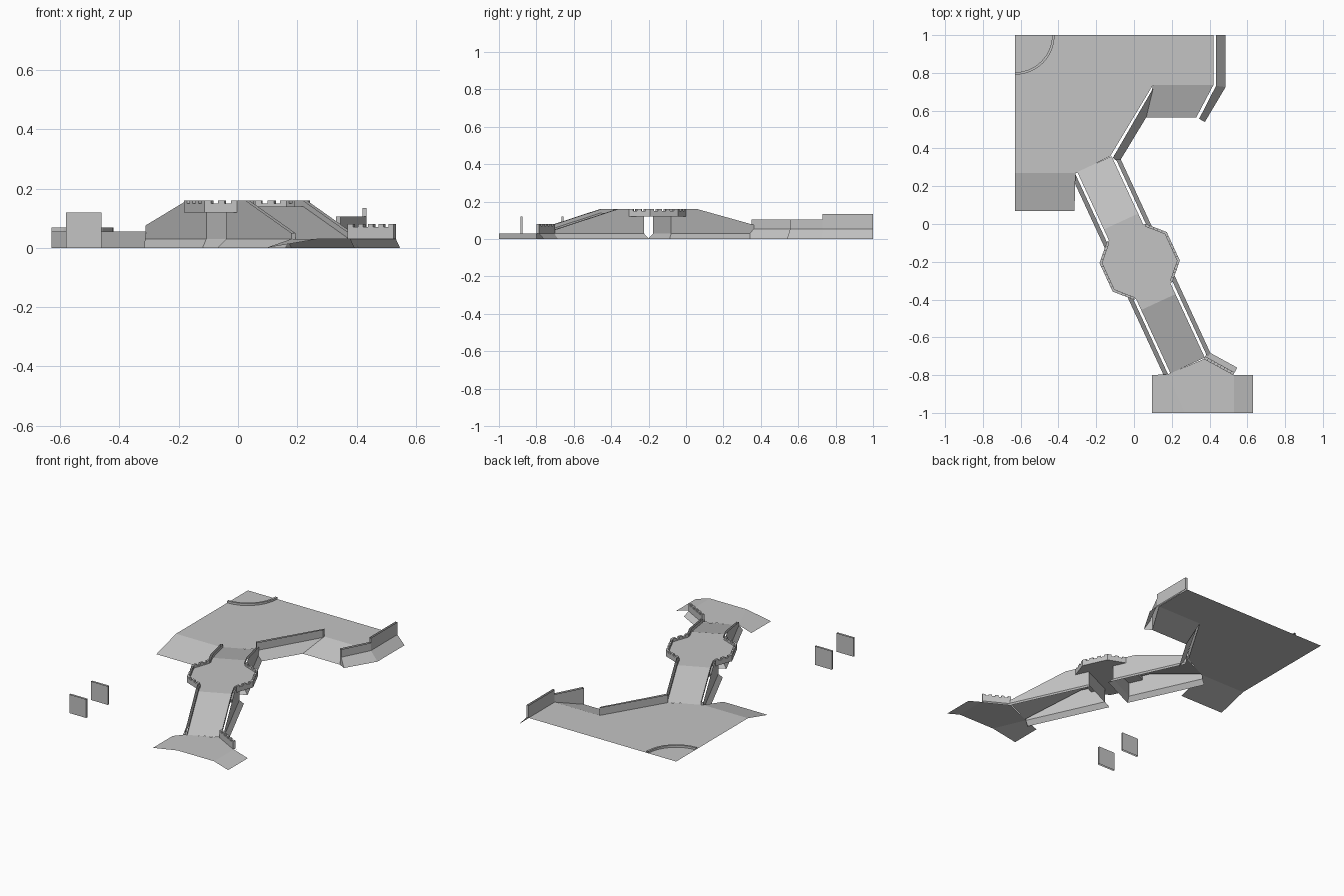
import bpy, bmesh, math
from mathutils import Vector as V

if "Cube" in bpy.data.objects:
    bpy.data.objects.remove(bpy.data.objects["Cube"])

stone = bpy.data.materials.new("stone_grey")
stone.diffuse_color = (0.55, 0.55, 0.55, 1)
stone.use_nodes = True
stone.node_tree.nodes["Principled BSDF"].inputs["Base Color"].default_value = stone.diffuse_color

class Part:
    """Collects faces of one object; every face is turned towards 'out'."""
    def __init__(self, name):
        self.name, self.bm = name, bmesh.new()

    def face(self, pts, out):
        f = self.bm.faces.new([self.bm.verts.new(p) for p in pts])
        f.normal_update()
        if f.normal.dot(V(out)) < 0:
            f.normal_flip()

    def strip(self, low, high, out):
        for i in range(len(low) - 1):
            self.face([low[i], low[i + 1], high[i + 1], high[i]], out)

    def done(self):
        bmesh.ops.remove_doubles(self.bm, verts=self.bm.verts, dist=1e-5)
        me = bpy.data.meshes.new(self.name)
        self.bm.to_mesh(me)
        self.bm.free()
        me.materials.append(stone)
        bpy.context.collection.objects.link(bpy.data.objects.new(self.name, me))

def at(pts, z):
    return [(x, y, z) for x, y in pts]

def crenels(part, oa, ob, ia, ib, zo, zi, low, high, n, out):
    """Notched wall between outer line oa-ob and inner line ia-ib."""
    oa, ob, ia, ib = (V((p[0], p[1], 0)) for p in (oa, ob, ia, ib))
    out = V(out)
    up = V((0, 0, 1))
    for k in range(n):
        h = low if k % 2 else high
        o0, o1 = oa.lerp(ob, k / n), oa.lerp(ob, (k + 1) / n)
        i0, i1 = ia.lerp(ib, k / n), ia.lerp(ib, (k + 1) / n)
        part.face([o0 + up * zo, o1 + up * zo, o1 + up * h, o0 + up * h], out)
        part.face([i0 + up * zi, i1 + up * zi, i1 + up * h, i0 + up * h], -out)
        part.face([o0 + up * h, o1 + up * h, i1 + up * h, i0 + up * h], up)
        if h == high:
            for o, i, d in ((o0, i0, o0 - o1), (o1, i1, o1 - o0)):
                part.face([o + up * low, i + up * low, i + up * h, o + up * h], d)

# Bridge frame: s runs along the bridge to the front, t across it
DX, DY = 0.42, -0.9075
def loc(s, t, z=0.0):
    return (0.03 + s * DX - t * DY, -0.2 + s * DY + t * DX, z)
def dirv(s, t, z=0.0):
    return (s * DX - t * DY, s * DY + t * DX, z)

UP = (0, 0, 1)
G = 0.055  # height of the rear ground

# Rear ground with its two slopes
p = Part("rear_ground")
p.face(at([(-.63, 1), (.42, 1), (.42, .735), (.10, .735), (-.125, .36),
           (-.305, .27), (-.63, .27)], G), UP)
p.face(at([(-.63, .27), (-.31, .27)], G) + at([(-.315, .07), (-.63, .07)], 0), UP)
p.face(at([(.10, .735), (.42, .735)], G) + at([(.33, .565), (.065, .565)], 0), UP)
p.done()

# Front ground with sloped sides
p = Part("front_ground")
p.face(at([(.27, -1), (.53, -1), (.53, -.8), (.37, -.715), (.18, -.795)], .03), UP)
p.face(at([(.53, -1), (.53, -.8)], .03) + at([(.63, -.8), (.63, -1)], 0), UP)
p.face(at([(.18, -.795), (.27, -1)], .03) + at([(.095, -1), (.095, -.8)], 0), UP)
p.done()

# Rear wall beside the bridge
p = Part("rear_bank_wall")
inner, outer = [(-.125, .36), (.10, .735)], [(-.112, .35), (.102, .72)]
foot = [(-.08, .325), (.065, .565)]
out = (.86, -.5, .1)
p.strip(at(inner, G), at(inner, .105), (-.86, .5, 0))
p.strip(at(outer, G), at(outer, .105), out)
p.strip(at(foot, 0), at(outer, G), out)
for k, d in ((0, (-.5, -.86, 0)), (1, (.5, .86, 0))):
    p.strip(at([inner[k], outer[k]], G), at([inner[k], outer[k]], .105), d)
p.done()

# Right edge wall, tall at the back and lower beside the slope
p = Part("right_edge_wall")
inner = [(.42, 1), (.42, .735), (.33, .565)]
outer = [(.434, 1), (.434, .731), (.345, .557)]
foot = [(.485, 1), (.485, .725), (.375, .54)]
for a, h, z0 in ((0, .135, (G, G)), (1, .105, (G, 0))):
    seg_i, seg_o = inner[a:a + 2], outer[a:a + 2]
    low = [(x, y, z) for (x, y), z in zip(seg_i, z0)]
    p.strip(low, at(seg_i, h), (-1, .3, 0))
    p.strip(at(seg_o, G), at(seg_o, h), (1, -.3, 0))
p.strip(at(foot, 0), at(outer, G), (1, -.3, .5))
p.strip(at([inner[1], outer[1]], .105), at([inner[1], outer[1]], .135), (0, -1, 0))
p.face(at([inner[2], outer[2]], .105) + at([outer[2]], G) + at([foot[2], inner[2]], 0), (0, -1, 0))
p.strip(at([inner[0], outer[0]], G), at([inner[0], outer[0]], .135), (0, 1, 0))
p.done()

# Curved kerb round the rear left corner
p = Part("corner_kerb")
def arc(r):
    return [(-.63 + r * math.cos(a), 1 - r * math.sin(a))
            for a in (i * math.pi / 16 for i in range(9))]
o, i = arc(.21), arc(.197)
p.strip(at(o, G), at(o, .068), (1, -1, 0))
p.strip(at(i, G), at(i, .068), (-1, 1, 0))
p.strip(at(o, .068), at(i, .068), UP)
p.done()

# Two bridge ramps: deck, parapets, side walls, splayed feet and inner end
for name, e, s_end, z_end in (("rear_ramp", -1, .57, G), ("front_ramp", 1, .605, .03)):
    p = Part(name)
    deck = [(s_end, z_end), (.235, .14), (.165, .14)]
    p.strip([loc(e * s, -.1, z) for s, z in deck], [loc(e * s, .1, z) for s, z in deck], UP)
    for q in (-1, 1):
        side = dirv(0, q)
        back = dirv(0, -q)
        p.strip([loc(e * s, .1 * q, z) for s, z in deck],
                [loc(e * s, .1 * q, z + .02) for s, z in deck], back)
        p.strip([loc(e * s, .114 * q, .03) for s, z in deck],
                [loc(e * s, .114 * q, z + .02) for s, z in deck], side)
        p.strip([loc(e * s, .114 * q, .03) for s in (.165, .08)],
                [loc(e * s, .114 * q, .12) for s in (.165, .08)], side)
        p.strip([loc(e * s_end, .137 * q), loc(e * .06, .137 * q)],
                [loc(e * s_end, .114 * q, .03), loc(e * .08, .114 * q, .03)], side)
        p.face([loc(e * s_end, .1 * q, z_end), loc(e * s_end, .114 * q, z_end),
                loc(e * s_end, .114 * q, z_end + .02), loc(e * s_end, .1 * q, z_end + .02)],
               dirv(e, 0))
    p.strip([loc(e * .08, -.114, .03), loc(e * .08, .114, .03)],
            [loc(e * .08, -.114, .12), loc(e * .08, .114, .12)], dirv(-e, 0))
    p.strip([loc(e * .06, -.137), loc(e * .06, .137)],
            [loc(e * .08, -.114, .03), loc(e * .08, .114, .03)], dirv(-e, 0))
    p.done()

# Eight-sided platform in the middle with notched parapet
p = Part("middle_platform")
octo = [(-.17, .112), (-.083, .196), (.083, .196), (.17, .112),
        (.17, -.112), (.083, -.196), (-.083, -.196), (-.17, -.112)]
p.face([loc(s, t, .14) for s, t in octo], UP)
p.face([loc(s, t, .12) for s, t in octo], (0, 0, -1))
for k in range(8):
    a, b = octo[k], octo[(k + 1) % 8]
    out = dirv(a[0] + b[0], a[1] + b[1])
    if k in (3, 7):  # open towards the ramps
        p.strip([loc(*a, .12), loc(*b, .12)], [loc(*a, .14), loc(*b, .14)], out)
        continue
    ia, ib = [(s * .93, t * .93) for s, t in (a, b)]
    crenels(p, loc(*a), loc(*b), loc(*ia), loc(*ib), .12, .14, .15, .16,
            7 if k in (1, 5) else 5, out)
p.done()

# Notched wall at the front landing with splayed foot
p = Part("front_notched_wall")
a, b, n = V((.37, -.715)), V((.525, -.8)), V((.48, .876))
oa, ob = a + n * .016, b + n * .016
out = (n.x, n.y, 0)
crenels(p, oa, ob, a, b, .03, .03, .07, .08, 9, out)
p.strip(at([a + n * .045, b + n * .045], 0), at([oa, ob], .03), out)
for i, o, d in ((a, oa, (-1, .5, 0)), (b, ob, (1, -.5, 0))):
    p.strip(at([i, o], .03), at([i, o], .08), d)
p.done()

# Two free-standing thin panels, open on top
for name, y in (("panel_front", -.88), ("panel_rear", -.66)):
    p = Part(name)
    c = [(-.58, y - .006), (-.46, y - .006), (-.46, y + .006), (-.58, y + .006)]
    for k, d in enumerate(((0, -1, 0), (1, 0, 0), (0, 1, 0), (-1, 0, 0))):
        e = [c[k], c[(k + 1) % 4]]
        p.strip(at(e, 0), at(e, .12), d)
    p.done()
